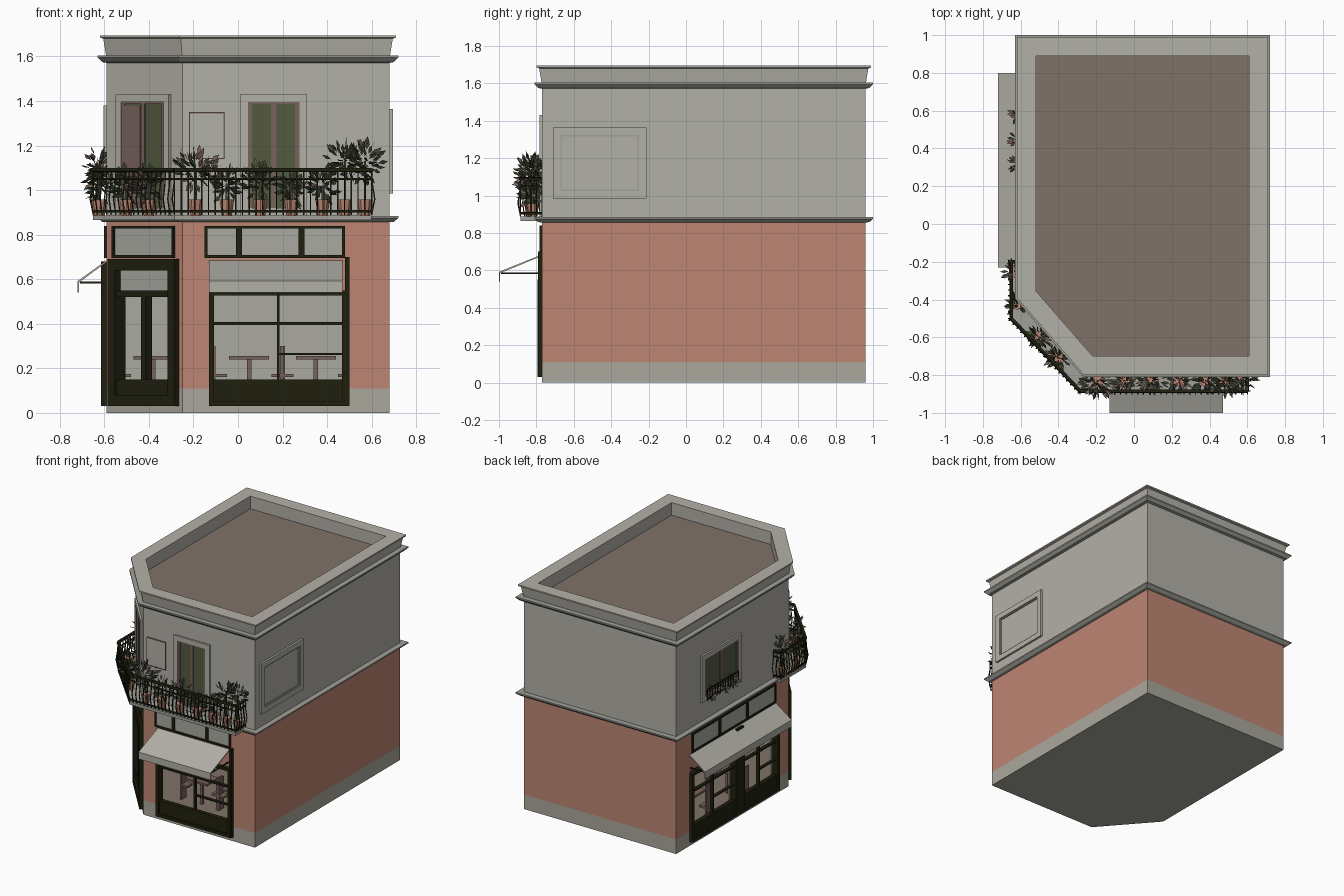
import bpy, bmesh, math, random
from mathutils import Vector, Matrix

if "Cube" in bpy.data.objects:
    bpy.data.objects.remove(bpy.data.objects["Cube"])
random.seed(4)

def mat(name, r, g, b):
    m = bpy.data.materials.new(name)
    m.diffuse_color = tuple((c / 255) ** 2.2 for c in (r, g, b)) + (1,)
    m.use_nodes = True
    m.node_tree.nodes["Principled BSDF"].inputs["Base Color"].default_value = m.diffuse_color
    return m

WALL = mat("plaster grey", 177, 175, 166)
TRIM = mat("light trim", 160, 160, 152)
CLAY = mat("terracotta", 187, 132, 114)
BASE = mat("plinth grey", 168, 166, 155)
ROOF = mat("roof brown", 126, 114, 104)
DARK = mat("dark green frame", 36, 37, 22)
LEAF = mat("foliage green", 62, 70, 52)
GLASS = mat("pale glass", 168, 168, 160)
SHUT = mat("olive shutter", 84, 90, 66)
BLOOM = mat("mauve brown", 120, 98, 92)

parts = {}
def part(name, material):
    return parts.setdefault(name, (bmesh.new(), [material]))[0]

def finish(name, bm, mats):
    bmesh.ops.recalc_face_normals(bm, faces=bm.faces)
    me = bpy.data.meshes.new(name)
    bm.to_mesh(me)
    bm.free()
    for m in mats:
        me.materials.append(m)
    ob = bpy.data.objects.new(name, me)
    bpy.context.collection.objects.link(ob)
    return ob

# Footprint with one cut corner
FOOT = [Vector(p) for p in ((-.59, -.38), (-.25, -.77), (.68, -.77), (.68, .96), (-.59, .96))]

def inset(off):
    out = []
    for i, p in enumerate(FOOT):
        a, b = (p - FOOT[i - 1]).normalized(), (FOOT[(i + 1) % 5] - p).normalized()
        na, nb = Vector((a.y, -a.x)), Vector((b.y, -b.x))
        out.append(p + (na + nb) * off / (1 + na.dot(nb)))
    return out

def loft(bm, rings, cap=True, closed=False):
    vs = [[bm.verts.new(p) for p in r] for r in rings]
    n = len(vs[0])
    pairs = list(zip(vs, vs[1:])) + ([(vs[-1], vs[0])] if closed else [])
    for a, b in pairs:
        for i in range(n):
            j = (i + 1) % n
            bm.faces.new((a[i], a[j], b[j], b[i]))
    if cap and not closed:
        bm.faces.new(vs[0][::-1])
        bm.faces.new(vs[-1])

def ring(off, z):
    return [(p.x, p.y, z) for p in inset(off)]

# Wall coordinates: u along the wall, d outward, z up
def wall(ox, oy, ux, uy):
    u = Vector((ux, uy)).normalized()
    return lambda a, d, z: (ox + u.x * a + u.y * d, oy + u.y * a - u.x * d, z)

FRONT, CORNER = wall(0, -.77, 1, 0), wall(-.42, -.575, .34, -.39)
LEFT, RIGHT = wall(-.59, 0, 0, -1), wall(.68, 0, 0, 1)
WORLD = lambda a, d, z: (a, d, z)

def box(bm, F, u0, u1, z0, z1, d0, d1):
    loft(bm, [[F(u0, d0, z), F(u1, d0, z), F(u1, d1, z), F(u0, d1, z)] for z in (z0, z1)])

def frame(bm, F, u0, u1, z0, z1, w, d0=-.01, d1=.015):
    box(bm, F, u0, u0 + w, z0, z1, d0, d1)
    box(bm, F, u1 - w, u1, z0, z1, d0, d1)
    box(bm, F, u0 + w, u1 - w, z0, z0 + w, d0, d1)
    box(bm, F, u0 + w, u1 - w, z1 - w, z1, d0, d1)

def bar(bm, p, q, r=.004):
    p, q = Vector(p), Vector(q)
    t = (q - p).normalized()
    s = t.cross(Vector((.3, .2, 1)) if abs(t.z) < .9 else Vector((1, 0, 0))).normalized() * r
    w = t.cross(s)
    loft(bm, [[c + s + w, c - s + w, c - s - w, c + s - w] for c in (p, q)])

# Ground storey with plinth band, hollowed for the shop
bm = bmesh.new()
loft(bm, [ring(0, z) for z in (0, .11, .87)])
for f in bm.faces:
    f.material_index = 1 if f.calc_center_median().z < .11 else 0
mats = [CLAY, BASE, GLASS, ROOF]
ground = finish("ground_storey", bm, mats)

def cut(build):
    bm = bmesh.new()
    build(bm)
    for f in bm.faces:
        f.normal_update()
        f.material_index = 3 if f.calc_center_median().z < .061 else 2
    cutter = finish("cutter", bm, mats)
    cutter.hide_render = True
    mod = ground.modifiers.new("cut", 'BOOLEAN')
    mod.operation, mod.solver, mod.object = 'DIFFERENCE', 'EXACT', cutter
    bpy.context.view_layer.objects.active = ground
    bpy.ops.object.modifier_apply(modifier=mod.name)
    bpy.data.objects.remove(cutter)

cut(lambda b: loft(b, [ring(-.05, .06), ring(-.05, .84)]))
for F, u0, u1, z1 in ((FRONT, -.12, .48, .54), (LEFT, -.79, -.27, .56), (LEFT, -.19, .23, .56), (CORNER, -.2, .2, .68)):
    cut(lambda b: box(b, F, u0, u1, .07, z1, -.08, .03))

# Upper storey, ledges, parapet and roof
loft(part("upper_storey", WALL), [ring(0, .87), ring(0, 1.59)])
def band(name, material, profile):
    loft(part(name, material), [ring(o, z) for o, z in profile], closed=True)
band("floor_ledge", TRIM, [(-.01, .855), (.02, .858), (.04, .875), (.04, .885), (-.01, .885)])
band("cornice", TRIM, [(-.01, 1.57), (.02, 1.575), (.04, 1.595), (.04, 1.605), (-.01, 1.605)])
band("parapet", WALL, [(-.07, 1.59), (.0, 1.59), (.015, 1.68), (.03, 1.685), (.03, 1.695), (-.07, 1.695)])
loft(part("roof_deck", ROOF), [ring(-.06, 1.585), ring(-.06, 1.6)])

# Shop windows
shop = part("shop_frames", DARK)
glass = part("window_glass", GLASS)
for F, u0, u1 in ((FRONT, -.13, .49), (LEFT, -.8, -.26), (LEFT, -.2, .24)):
    frame(shop, F, u0, u1, .03, .55, .022, -.03, .025)
    box(shop, F, u0 + .02, u1 - .02, .04, .15, -.02, .012)
    m = (u0 + u1) / 2
    box(shop, F, m - .006, m + .006, .15, .53, -.015, .01)
    box(shop, F, u0, u1, .395, .407, -.015, .01)
    box(shop, F, m, u1, .26, .268, -.015, .01)
box(shop, LEFT, -.27, -.19, .03, .68, -.01, .025)
box(shop, FRONT, .48, .5, .03, .7, 0, .02)

# Transom windows above the shop openings
for F, edges in ((FRONT, (-.15, .005, .285, .48)), (LEFT, (-.78, -.45, -.12, .22)), (CORNER, (-.21, .21))):
    for a, b in zip(edges, edges[1:]):
        frame(shop, F, a, b, .695, .84, .013, 0, .012)
        box(glass, F, a + .01, b - .01, .705, .83, 0, .005)

# Corner entrance
door = part("corner_door", DARK)
frame(door, CORNER, -.225, .235, .03, .69, .05, -.04, .025)
box(door, CORNER, -.18, .19, .52, .55, -.03, .01)
box(door, CORNER, -.18, .19, .04, .15, -.03, .01)
box(door, CORNER, -.012, .018, .15, .53, -.03, .01)
box(glass, CORNER, -.18, .19, .55, .65, -.015, -.01)

# Awnings with hanging edge and support arms
awning = part("awnings", WALL)
arms = part("awning_arms", DARK)
for F, u0, u1, reach in ((FRONT, -.13, .47, .23), (LEFT, -.8, .23, .13)):
    prof = [(0, .685), (reach, .592), (reach, .54), (reach - .006, .54), (reach - .006, .585), (0, .677)]
    loft(awning, [[F(u, d, z) for d, z in prof] for u in (u0, u1)])
    for u in (u0 + .01, u1 - .01):
        bar(arms, F(u, 0, .585), F(u, reach - .01, .585))

# Shop furniture
tables = part("shop_tables", BLOOM)
for x, y in ((.05, -.5), (.35, -.5), (-.38, .05), (-.38, .5)):
    box(tables, WORLD, x - .09, x + .09, .24, .255, y - .07, y + .07)
    box(tables, WORLD, x - .01, x + .01, .06, .24, y - .01, y + .01)
    for s in (-.13, .13):
        box(tables, WORLD, x + s - .03, x + s + .03, .16, .175, y - .03, y + .03)
        box(tables, WORLD, x + s * 1.2 - .005, x + s * 1.2 + .005, .06, .3, y - .03, y + .03)

# Balcony doors and upper side window
surround = part("window_surrounds", WALL)
shutters = part("shutters", SHUT)
sash = part("door_sashes", BLOOM)
for F, u0, u1, z0, z1 in ((FRONT, .01, .31, .885, 1.43), (CORNER, -.18, .18, .885, 1.43), (LEFT, -.67, -.2, 1.03, 1.38)):
    frame(surround, F, u0, u1, z0, z1, .035, 0, .014)
    frame(sash, F, u0 + .035, u1 - .035, z0, z1 - .025, .018, 0, .009)
    box(shutters, F, u0 + .05, u1 - .05, z0 + .01, z1 - .04, 0, .004)
    m = (u0 + u1) / 2
    box(sash, F, m - .012, m + .012, z0, z1 - .03, 0, .009)
box(part("open_leaf", BLOOM), CORNER, -.13, -.02, .9, 1.38, 0, .008)

# Wall plaque and blank side window
frame(part("plaque_rim", BLOOM), FRONT, -.22, -.06, 1.14, 1.35, .005, 0, .008)
box(part("plaque", WALL), FRONT, -.216, -.064, 1.144, 1.346, 0, .006)
frame(surround, RIGHT, -.71, -.21, .985, 1.365, .04, 0, .015)
frame(part("blind_window_rim", TRIM), RIGHT, -.67, -.25, 1.025, 1.325, .008, 0, .008)

# Balcony slab and bulging railing
path = [(-.59, -.2), (-.65, -.2), (-.65, -.5), (-.285, -.885), (.6, -.885), (.6, -.77)]
loft(part("balcony_slab", TRIM), [[(x, y, z) for x, y in path + [(-.25, -.77), (-.59, -.38)]] for z in (.865, .887)])
rail = part("balcony_railing", DARK)
for a, b in zip(path, path[1:]):
    a, b = Vector(a), Vector(b)
    t = (b - a).normalized()
    out = Vector((t.y, -t.x))
    for z, r in ((1.09, .008), (1.05, .004), (.905, .005)):
        bar(rail, (*a, z), (*b, z), r)
    n = max(2, round((b - a).length / .03))
    for i in range(n + 1):
        p = a.lerp(b, i / n)
        pts = [(*(p + out * o), z) for o, z in ((0, 1.09), (.003, 1.03), (.014, .96), (0, .89))]
        for q, s in zip(pts, pts[1:]):
            bar(rail, q, s, .003)

# Window guard on the left side
for z in (1.05, 1.12):
    bar(rail, LEFT(-.63, .03, z), LEFT(-.26, .03, z))
for i in range(13):
    u = -.63 + i * .37 / 12
    bar(rail, LEFT(u, .03, 1.04), LEFT(u, .03, 1.12), .003)

# Potted plants: cone pots with scattered pointed leaves
pots = part("flower_pots", CLAY)
foliage = part("foliage", LEAF)
flowers = part("flowers", BLOOM)
def leaf(bm, p, d, length, w):
    s = d.cross(Vector((random.random(), random.random(), .5))).normalized() * w
    bm.faces.new([bm.verts.new(v) for v in (p, p + d * length * .5 + s, p + d * length, p + d * length * .5 - s)])

def plant(x, y, z, r, h, bloom):
    for _ in range(int(900 * r)):
        d = Vector([random.gauss(0, 1) for _ in range(3)]).normalized()
        p = Vector((x, y, z)) + Vector((d.x * r * .75, d.y * r * .6, d.z * h)) * random.random() ** .5
        d.z += .3
        leaf(flowers if random.random() < bloom else foliage, p, d.normalized(), .045, .011)

for x, y, z, r, h, bloom in ((-.63, -.25, 1.1, .06, .1, .2), (-.62, -.42, 1.02, .06, .07, .1), (-.5, -.6, 1.02, .07, .07, .1),
        (-.4, -.71, 1.03, .07, .07, .2), (-.19, -.83, 1.09, .11, .08, .5), (-.05, -.83, 1.03, .06, .07, .3),
        (.1, -.83, 1.04, .08, .07, .2), (.24, -.83, 1.0, .06, .06, .2), (.38, -.83, 1.02, .07, .07, .1),
        (.48, -.83, 1.13, .1, .07, .1), (.57, -.82, 1.13, .08, .08, .1)):
    plant(x, y, z, r, h, bloom)
    bmesh.ops.create_cone(pots, cap_ends=True, segments=10, radius1=.024, radius2=.034, depth=.07,
                          matrix=Matrix.Translation((x, y, .922)))
    bar(foliage, (x, y, .95), (x, y, z), .005)
for u in (-.58, -.45, -.32):
    plant(*LEFT(u, .02, 1.07), .035, .03, .5)

for name, (bm, ms) in parts.items():
    finish(name, bm, ms)
